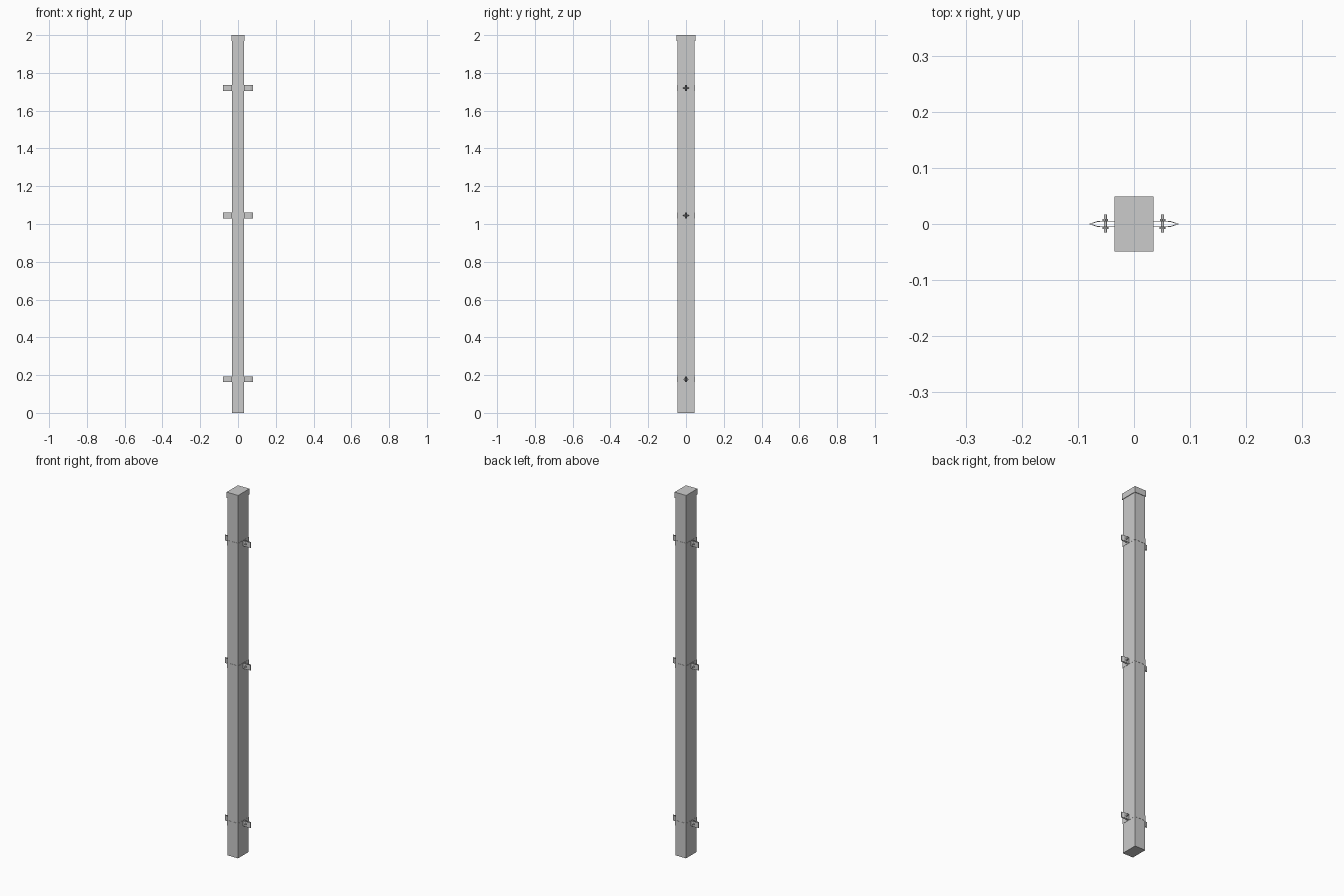
import bpy, bmesh, math
from mathutils import Matrix

if "Cube" in bpy.data.objects:
    bpy.data.objects.remove(bpy.data.objects["Cube"])


def finish(name, bm):
    bmesh.ops.recalc_face_normals(bm, faces=bm.faces)
    me = bpy.data.meshes.new(name)
    bm.to_mesh(me)
    bm.free()
    ob = bpy.data.objects.new(name, me)
    bpy.context.collection.objects.link(ob)
    return ob


def box(name, sx, sy, z0, z1):
    bm = bmesh.new()
    bmesh.ops.create_cube(bm, size=1, matrix=Matrix.Translation((0, 0, (z0 + z1) / 2))
                          @ Matrix.Diagonal((sx, sy, z1 - z0, 1)))
    return finish(name, bm)


def strap(name, z, side):
    # half clamp: tapered ears joined by a U around the post
    half = [(0.079, 0.0012), (0.074, 0.0014), (0.066, 0.0042), (0.0335, 0.0042), (0.0335, 0.0465)]
    path = half + [(-x, y) for x, y in reversed(half)]
    bm = bmesh.new()
    rows = [[bm.verts.new((x, y * side, z + dz)) for x, y in path] for dz in (-0.015, 0.015)]
    for i in range(len(path) - 1):
        bm.faces.new((rows[0][i], rows[0][i + 1], rows[1][i + 1], rows[1][i]))
    ob = finish(name, bm)
    mod = ob.modifiers.new("thickness", 'SOLIDIFY')
    mod.thickness = 0.0015
    mod.offset = 0


def bolt(name, x, z):
    # shank, head and nut along y
    bm = bmesh.new()
    for y0, y1, r, n in ((-0.015, 0.017, 0.0025, 12), (-0.009, -0.005, 0.0055, 12), (0.005, 0.009, 0.0055, 6)):
        m = Matrix.Translation((x, (y0 + y1) / 2, z)) @ Matrix.Rotation(math.pi / 2, 4, 'X')
        bmesh.ops.create_cone(bm, cap_ends=True, segments=n, radius1=r, radius2=r, depth=y1 - y0, matrix=m)
    finish(name, bm)


# post and cap
box("post", 0.064, 0.092, 0, 1.99)
box("post_cap", 0.07, 0.098, 1.968, 2.0)

# three clamps
for i, z in enumerate((0.178, 1.045, 1.72)):
    strap(f"clamp_front_{i}", z, -1)
    strap(f"clamp_back_{i}", z, 1)
    for s in (-1, 1):
        bolt(f"clamp_bolt_{i}_{'right' if s > 0 else 'left'}", s * 0.051, z)
